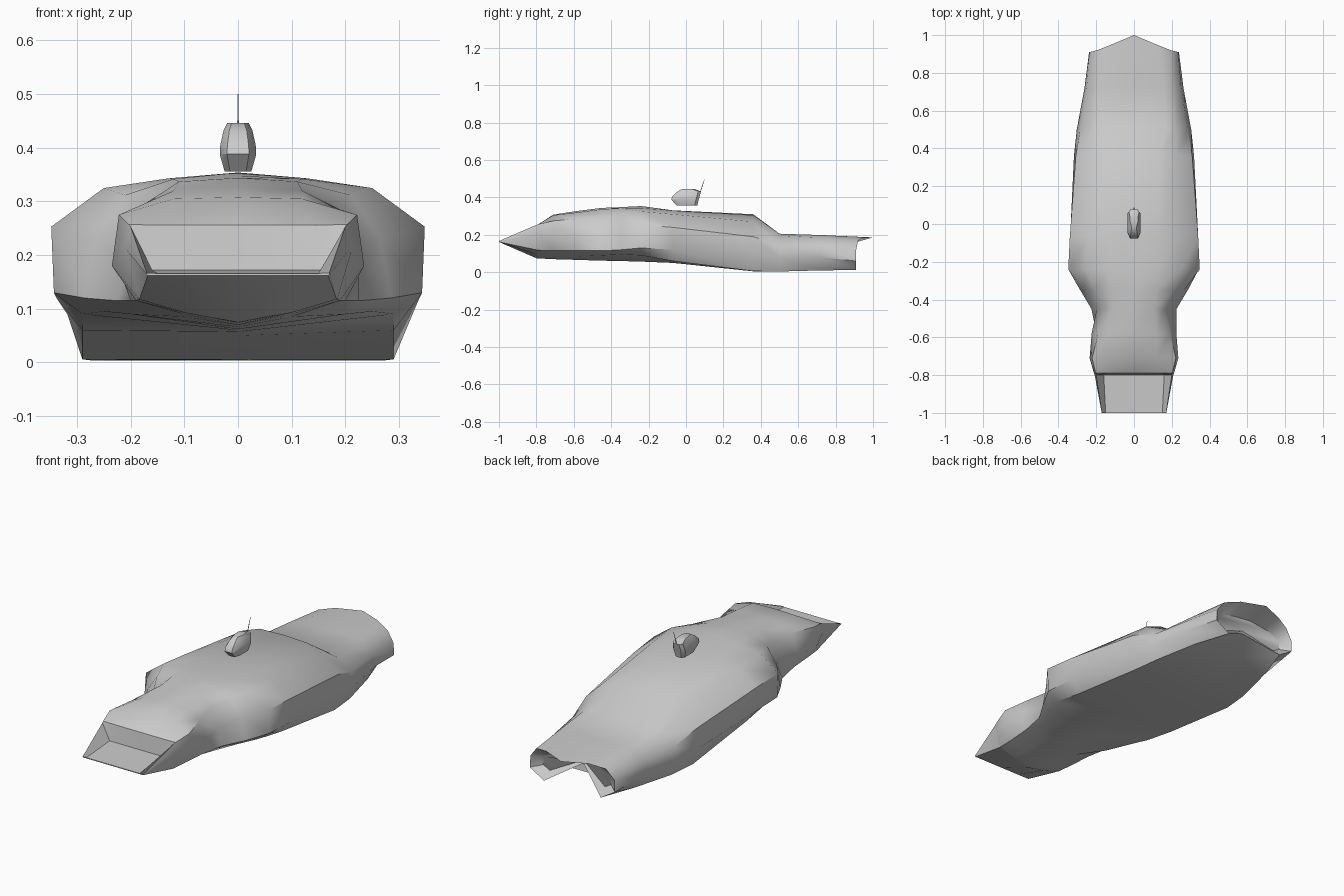
import bpy, bmesh, math
from mathutils import Vector

if "Cube" in bpy.data.objects:
    bpy.data.objects.remove(bpy.data.objects["Cube"])


def finish(name, bm, angle):
    bmesh.ops.remove_doubles(bm, verts=bm.verts, dist=0.0005)
    bmesh.ops.recalc_face_normals(bm, faces=bm.faces)
    mesh = bpy.data.meshes.new(name)
    bm.to_mesh(mesh)
    bm.free()
    ob = bpy.data.objects.new(name, mesh)
    bpy.context.collection.objects.link(ob)
    bpy.ops.object.select_all(action='DESELECT')
    bpy.context.view_layer.objects.active = ob
    ob.select_set(True)
    bpy.ops.object.shade_smooth_by_angle(angle=math.radians(angle))
    return ob


def loft(name, rings, angle):
    bm = bmesh.new()
    rows = [[bm.verts.new(p) for p in ring] for ring in rings]
    n = len(rows[0])
    for a, b in zip(rows, rows[1:]):
        for i in range(n):
            j = (i + 1) % n
            bm.faces.new((a[i], a[j], b[j], b[i]))
    bm.faces.new(rows[0])
    bm.faces.new(rows[-1])
    return finish(name, bm, angle)


def section(y, *pts):
    """Half section (x, z[, own y]) from roof centre to keel, mirrored."""
    right = [Vector((p[0], p[2] if len(p) > 2 else y, p[1])) for p in pts]
    left = [Vector((-v.x, v.y, v.z)) for v in reversed(right[1:-1])]
    return right + left


# Nose: flat lower jaw, recessed mouth step, rounded head and neck
nose = [
    section(-1.0, (0, .166), (.15, .166), (.17, .167), (.171, .165), (.168, .162), (.1, .162), (0, .162)),
    section(-.8, (0, .172), (.16, .172), (.2, .253), (.208, .21), (.183, .12), (.1, .095), (0, .075)),
    section(-.79, (0, .256), (.14, .256), (.203, .257), (.212, .21), (.185, .118), (.1, .093), (0, .074)),
    section(-.71, (0, .308), (.12, .305), (.222, .275), (.235, .18), (.19, .115), (.1, .09), (0, .07)),
    section(-.58, (0, .328), (.12, .32), (.19, .285), (.224, .18), (.2, .115), (.1, .085), (0, .066)),
]
# Main body: neck flares to wide shoulders
body = [
    section(-.45, (0, .344), (.11, .337), (.16, .29), (.198, .19), (.225, .115), (.2, .09), (0, .062)),
    section(-.35, (0, .348), (.12, .342), (.21, .312), (.265, .23), (.285, .12), (.25, .095), (0, .06)),
    section(-.24, (0, .354), (.13, .343), (.25, .325), (.348, .253), (.343, .13), (.29, .09), (0, .057)),
    section(-.07, (0, .331), (.13, .33), (.245, .31), (.34, .24), (.338, .12), (.29, .06), (0, .05)),
    section(.36, (0, .31), (.13, .305), (.225, .27), (.308, .19), (.318, .09), (.29, .006), (0, .005)),
]
# Tail: lower deck, pointed roof edge, hollow end with two lobes
tail = [
    section(.5, (0, .2), (.17, .206), (.22, .195), (.285, .145), (.303, .08), (.275, .004), (0, .004)),
    section(.72, (0, .195), (.16, .199), (.205, .185), (.25, .14), (.262, .08), (.225, .01), (0, .012)),
    section(.91, (0, .186, 1), (.12, .188, .95), (.195, .17, .92), (.235, .12), (.238, .06), (.16, .012),
            (0, .11, .82)),
    section(.87, (0, .155, .88), (.1, .15), (.165, .135), (.19, .11), (.19, .07), (.155, .05), (0, .125, .82)),
]
loft("hull", nose + body + tail, 38)


# Small pod above the roof, stacked from level outlines
def level(z, front, back, w):
    c = .6 * w
    half = [(c, front), (w, front + .03), (w, back - .015), (c, back)]
    pts = half + [(-x, y) for x, y in reversed(half)]
    return [Vector((x, y, z)) for x, y in pts]


loft("turret", [level(.356, -.05, .06, .025), level(.388, -.078, .068, .034),
                level(.405, -.074, .073, .033), level(.432, -.045, .08, .027),
                level(.446, -.02, .045, .02)], 35)

# Thin raked antenna
a, b = Vector((0, .073, .42)), Vector((0, .1, .5))
bm = bmesh.new()
bmesh.ops.create_cone(bm, cap_ends=True, segments=6, radius1=.002, radius2=.001, depth=(b - a).length)
rot = (b - a).to_track_quat('Z', 'Y')
for v in bm.verts:
    v.co = rot @ v.co + (a + b) / 2
finish("antenna", bm, 40)
